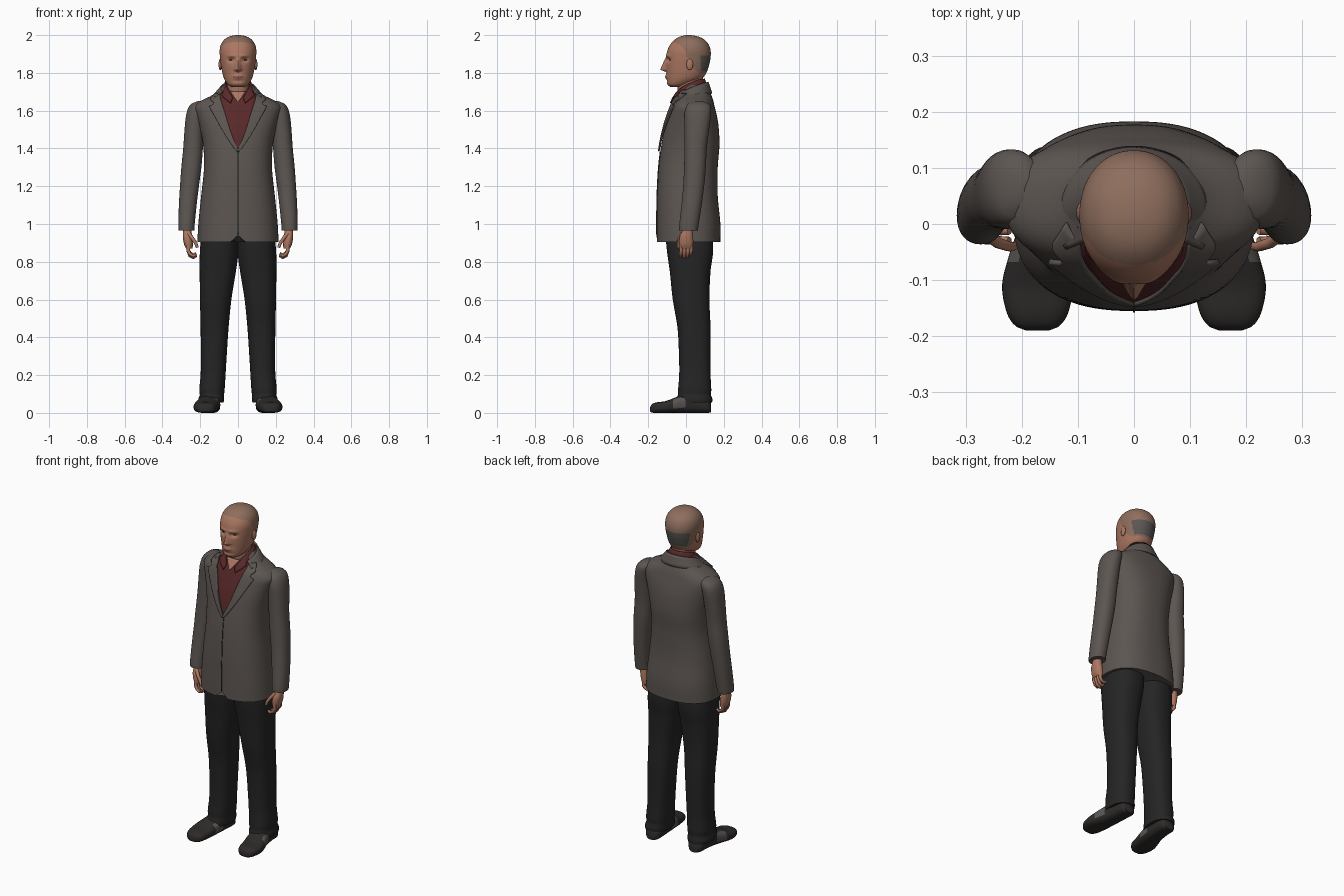
import bpy, bmesh, math

if "Cube" in bpy.data.objects:
    bpy.data.objects.remove(bpy.data.objects["Cube"])

COLOURS = {
    "suit_grey": (.108, .092, .083), "trouser_black": (.018, .018, .019),
    "shoe_black": (.026, .023, .022), "shirt_red": (.10, .022, .022),
    "skin": (.41, .185, .12), "cropped_hair": (.27, .155, .11),
    "mid_grey": (.10, .092, .085), "lip": (.27, .10, .07),
    "eye_dark": (.05, .03, .025), "seam_dark": (.04, .035, .032)}
MAT = {}
for key, rgb in COLOURS.items():
    MAT[key] = bpy.data.materials.new(key)
    MAT[key].diffuse_color = (*rgb, 1)


def clamp(v, a=0.0, b=1.0):
    return max(a, min(b, v))


def gauss(d, w):
    return math.exp(-(d / w) ** 2)


def lerp(tab, t, k):
    for a, b in zip(tab, tab[1:]):
        if t <= b[0]:
            f = clamp((t - a[0]) / (b[0] - a[0]))
            return a[k] + (b[k] - a[k]) * f
    return tab[-1][k]


def sample(sec, t):
    """Smooth values between cross-sections (Hermite)."""
    i = 0
    while i < len(sec) - 2 and t > sec[i + 1][0]:
        i += 1
    a, b = sec[i], sec[i + 1]
    p, q = sec[max(i - 1, 0)], sec[min(i + 2, len(sec) - 1)]
    h = b[0] - a[0]
    u = clamp((t - a[0]) / h)
    out = []
    for k in range(1, len(a)):
        ma = (b[k] - p[k]) / (b[0] - p[0]) * h
        mb = (q[k] - a[k]) / (q[0] - a[0]) * h
        out.append((2*u**3 - 3*u*u + 1) * a[k] + (u**3 - 2*u*u + u) * ma
                   + (3*u*u - 2*u**3) * b[k] + (u**3 - u*u) * mb)
    return out


def finish(o, mats, angle=45):
    for m in mats:
        o.data.materials.append(MAT[m])
    bpy.ops.object.select_all(action='DESELECT')
    bpy.context.view_layer.objects.active = o
    o.select_set(True)
    bpy.ops.object.shade_smooth_by_angle(angle=math.radians(angle))
    return o


def add_mesh(name, verts, faces, mats, thick=0, paint=None):
    bm = bmesh.new()
    vs = [bm.verts.new(v) for v in verts]
    for f in faces:
        bm.faces.new([vs[i] for i in f])
    bmesh.ops.recalc_face_normals(bm, faces=bm.faces)
    if paint:
        for f in bm.faces:
            f.material_index = paint(f.calc_center_median(), f.normal)
    me = bpy.data.meshes.new(name)
    bm.to_mesh(me)
    bm.free()
    o = bpy.data.objects.new(name, me)
    bpy.context.collection.objects.link(o)
    if thick:
        s = o.modifiers.new("thickness", 'SOLIDIFY')
        s.thickness, s.offset = thick, 0
    return finish(o, mats)


def loft(name, sec, mats, rows=40, n=48, p=2.2, axis='z', side=1, shape=None, paint=None):
    """Sections are (position, centre x, half width, low, high)."""
    verts, faces = [], []
    for r in range(rows + 1):
        t = sec[0][0] + (sec[-1][0] - sec[0][0]) * r / rows
        cx, rx, lo, hi = sample(sec, t)
        for j in range(n):
            a = 2 * math.pi * j / n
            c, s = math.cos(a), math.sin(a)
            x = cx * side + rx * math.copysign(abs(c) ** (2 / p), c)
            w = (lo + hi) / 2 + (hi - lo) / 2 * math.copysign(abs(s) ** (2 / p), s)
            v = (x, w, t) if axis == 'z' else (x, t, w)
            verts.append(shape(*v) if shape else v)
    for r in range(rows):
        for j in range(n):
            k = (j + 1) % n
            faces.append((r*n + j, r*n + k, r*n + n + k, r*n + n + j))
    faces += [tuple(range(n)), tuple(range(rows * n, rows * n + n))]
    return add_mesh(name, verts, faces, mats, paint=paint)


def strip(name, rows, mats, thick):
    m = len(rows[0])
    faces = [(r*m + j, r*m + j + 1, r*m + m + j + 1, r*m + m + j)
             for r in range(len(rows) - 1) for j in range(m - 1)]
    return add_mesh(name, [v for row in rows for v in row], faces, mats, thick)


# Jacket body, with a small cutaway at the front of the hem
TORSO = [(.905, 0, .215, -.155, .182), (1.0, 0, .21, -.155, .182), (1.15, 0, .195, -.153, .168),
         (1.3, 0, .18, -.145, .168), (1.42, 0, .185, -.13, .177), (1.52, 0, .205, -.11, .172),
         (1.58, 0, .222, -.092, .162), (1.62, 0, .23, -.078, .152), (1.65, 0, .20, -.066, .145),
         (1.68, 0, .14, -.05, .135), (1.71, 0, .10, -.03, .122), (1.735, 0, .08, -.005, .11)]
TP = 2.4


def hem(x, y, z):
    if y < 0 and abs(x) < .04:
        z = max(z, .905 + (.04 - abs(x)) * .9)
    return x, y, z


loft("jacket_body", TORSO, ["suit_grey"], rows=70, n=96, p=TP, shape=hem)


def chest(x, z):
    _, rx, lo, hi = sample(TORSO, z)
    u = min(abs(x) / rx, .98)
    return (lo + hi) / 2 - (hi - lo) / 2 * (1 - u ** TP) ** (1 / TP)


def plate(name, tab, side, off, mats, thick, rows=36, cols=10):
    """Panel lying on the chest; table rows are (z, x start, x end)."""
    grid = []
    for r in range(rows + 1):
        z = tab[0][0] + (tab[-1][0] - tab[0][0]) * r / rows
        a, b = lerp(tab, z, 1), lerp(tab, z, 2)
        xs = [side * (a + (b - a) * j / cols) for j in range(cols + 1)]
        grid.append([(x, chest(x, z) - off, z) for x in xs])
    return strip(name, grid, mats, thick)


# Shirt front, open neck, lapels and centre seam
plate("shirt_front", [(1.40, -.002, .002), (1.5, -.048, .048), (1.6, -.08, .08),
                      (1.66, -.097, .097), (1.70, -.10, .10)], 1, .004, ["shirt_red"], .004)
plate("open_neck", [(1.645, -.001, .001), (1.70, -.04, .04)], 1, .009, ["skin"], .004, 10, 6)
for s, tag in ((-1, "right"), (1, "left")):
    plate(tag + "_lapel", [(1.385, 0, .006), (1.40, .001, .02), (1.45, .024, .055),
                           (1.5, .043, .085), (1.6, .073, .14), (1.622, .081, .152),
                           (1.636, .085, .122), (1.66, .092, .148), (1.69, .097, .12)],
          s, .009, ["suit_grey"], .009)
plate("jacket_seam", [(.945, -.002, .002), (1.385, -.002, .002)], 1, .001, ["seam_dark"], .004, 30, 2)


# Collars wrap from one side of the throat round the back to the other
def collar(name, reach, top, bottom, mats):
    """Edges are (half width, back depth, front depth, back z, drop, power)."""
    grid = []
    for e in range(5):
        row = []
        for j in range(49):
            phi = reach * (j / 24 - 1)
            u = abs(phi) / reach
            pts = []
            for rx, rb, rf, z0, drop, pw in (top, bottom):
                c = math.cos(phi)
                x, y = rx * math.sin(phi), .028 + (rb if c > 0 else rf) * c
                z = z0 - drop * u ** pw
                if y < 0:
                    y = min(y, chest(x, z) - .013)
                pts.append((x, y, z))
            f = e / 4
            row.append(tuple(a + (b - a) * f for a, b in zip(*pts)))
        grid.append(row)
    return strip(name, grid, mats, .007)


collar("shirt_collar", 2.7, (.066, .068, .095, 1.768, .10, 3), (.09, .085, .105, 1.72, .08, 2), ["shirt_red"])
collar("jacket_collar", 2.0, (.09, .088, .088, 1.752, .05, 2), (.132, .108, .10, 1.69, .02, 2), ["suit_grey"])

# Sleeves, hands, legs and shoes
SLEEVE = [(.965, .273, .042, -.036, .062), (.99, .273, .043, -.036, .066), (1.1, .266, .047, -.024, .083),
          (1.2, .257, .05, -.015, .096), (1.3, .247, .053, -.01, .105), (1.4, .238, .052, -.008, .11),
          (1.5, .232, .051, -.008, .122), (1.58, .224, .05, -.008, .132), (1.625, .212, .046, .002, .13),
          (1.645, .2, .034, .02, .11), (1.652, .195, .015, .045, .085)]
PALM = [(.87, .258, .017, -.03, .034), (.89, .262, .023, -.036, .038), (.93, .267, .025, -.034, .038),
        (.96, .269, .023, -.022, .035), (.99, .27, .022, -.018, .034)]
LEG = [(.055, .142, .066, -.05, .138), (.075, .142, .068, -.052, .14), (.095, .138, .064, -.042, .132),
       (.12, .138, .067, -.042, .134), (.2, .132, .066, -.036, .13), (.3, .128, .068, -.037, .13),
       (.45, .124, .074, -.045, .13), (.6, .118, .083, -.07, .124), (.75, .107, .096, -.086, .13),
       (.85, .1, .102, -.1, .143), (.95, .095, .098, -.11, .14)]
SHOE = [(-.19, .172, .02, .008, .03), (-.183, .172, .038, .002, .044), (-.16, .172, .054, 0, .055),
        (-.11, .171, .064, 0, .062), (-.06, .162, .062, 0, .08), (-.01, .152, .056, 0, .095),
        (.06, .144, .05, 0, .09), (.115, .142, .045, 0, .07), (.132, .142, .03, .002, .055)]


def shoe_paint(c, nrm):
    return int(-.065 < c.y < -.005 and .025 < c.z < .08 and abs(nrm.x) > .35)


for s, tag in ((-1, "right"), (1, "left")):
    loft(tag + "_sleeve", SLEEVE, ["suit_grey"], side=s, rows=50, n=32)
    loft(tag + "_palm", PALM, ["skin"], side=s, rows=14, n=24)
    loft(tag + "_trouser_leg", LEG, ["trouser_black"], side=s, rows=70, n=40, p=2.4)
    loft(tag + "_shoe", SHOE, ["shoe_black", "mid_grey"], side=s, rows=50, n=40, p=2.7,
         axis='y', paint=shoe_paint)
    # Curled fingers and thumb
    cu = bpy.data.curves.new(tag + "_fingers", 'CURVE')
    cu.dimensions, cu.bevel_depth, cu.bevel_resolution, cu.use_fill_caps = '3D', .0105, 2, True
    paths = [[(.261, y, .89), (.264, y, .86), (.254, y - .002, .832 + k), (.236, y - .004, .822 + k),
              (.222, y - .004, .832 + k)] for y, k in ((-.026, .008), (-.008, 0), (.01, .003), (.027, .014))]
    paths.append([(.262, -.018, .95), (.242, -.034, .925), (.224, -.04, .9), (.215, -.04, .875)])
    for path in paths:
        sp = cu.splines.new('POLY')
        sp.points.add(len(path) - 1)
        for i, (pt, (x, y, z)) in enumerate(zip(sp.points, path)):
            pt.co, pt.radius = (x * s, y, z, 1), 1.05 - .09 * i
    o = bpy.data.objects.new(tag + "_fingers", cu)
    bpy.context.collection.objects.link(o)
    bpy.ops.object.select_all(action='DESELECT')
    bpy.context.view_layer.objects.active = o
    o.select_set(True)
    bpy.ops.object.convert(target='MESH')
    finish(bpy.context.object, ["skin"], 60)

# Neck and head
loft("neck", [(1.6, 0, .06, -.03, .09), (1.68, 0, .06, -.04, .086), (1.73, 0, .058, -.046, .086),
              (1.78, 0, .06, -.045, .092)], ["skin"], rows=14)
HEAD = [(1.724, 0, .03, -.08, -.02), (1.735, 0, .05, -.096, .01), (1.75, 0, .063, -.102, .05),
        (1.77, 0, .074, -.103, .085), (1.80, 0, .083, -.104, .108), (1.84, 0, .09, -.106, .122),
        (1.88, 0, .095, -.105, .13), (1.92, 0, .097, -.098, .13), (1.955, 0, .088, -.08, .117),
        (1.98, 0, .068, -.055, .092), (1.994, 0, .042, -.027, .06), (2.0, 0, .012, .002, .025)]
HAIRLINE = [(1.80, .065), (1.83, .035), (1.88, .012), (1.92, -.005), (1.95, -.035), (1.965, -.075)]


def face(x, y, z):
    if y < -.02:
        t = clamp((1.885 - z) / .067) * clamp((z - 1.804) / .013)
        y -= .031 * t * gauss(x, .01 + .006 * t)                              # nose
        y += .014 * gauss(abs(x) - .035, .018) * gauss(z - 1.869, .012)       # eye sockets
        y -= .006 * gauss(abs(x) - .03, .025) * gauss(z - 1.89, .009)         # brow
        y -= .007 * gauss(x, .026) * gauss(z - 1.779, .011)                   # lips
        y += .004 * gauss(x, .03) * gauss(z - 1.757, .007)                    # chin crease
    return x, y, z


def head_paint(c, nrm):
    if c.y > .078 and 1.81 < c.z < 1.89:
        return 2
    if c.z > 1.80 and c.y > lerp(HAIRLINE, c.z, 1):
        return 1
    return 3 if c.y < -.07 and abs(c.x) < .027 and abs(c.z - 1.779) < .005 else 0


loft("head", HEAD, ["skin", "cropped_hair", "mid_grey", "lip"], rows=84, n=112, p=2.1,
     shape=face, paint=head_paint)


def blob(name, loc, size, mat):
    bpy.ops.mesh.primitive_uv_sphere_add(segments=16, ring_count=10, radius=1, location=loc)
    o = bpy.context.object
    o.name, o.scale = name, size
    finish(o, [mat])


for s, tag in ((-1, "right"), (1, "left")):
    blob(tag + "_ear", (s * .094, .02, 1.845), (.009, .018, .03), "skin")
    blob(tag + "_eye", (s * .036, -.081, 1.868), (.012, .007, .0045), "eye_dark")

for m in bpy.data.materials:
    if m.users and not m.is_grease_pencil:
        m.use_nodes = True
        m.node_tree.nodes["Principled BSDF"].inputs["Base Color"].default_value = m.diffuse_color
